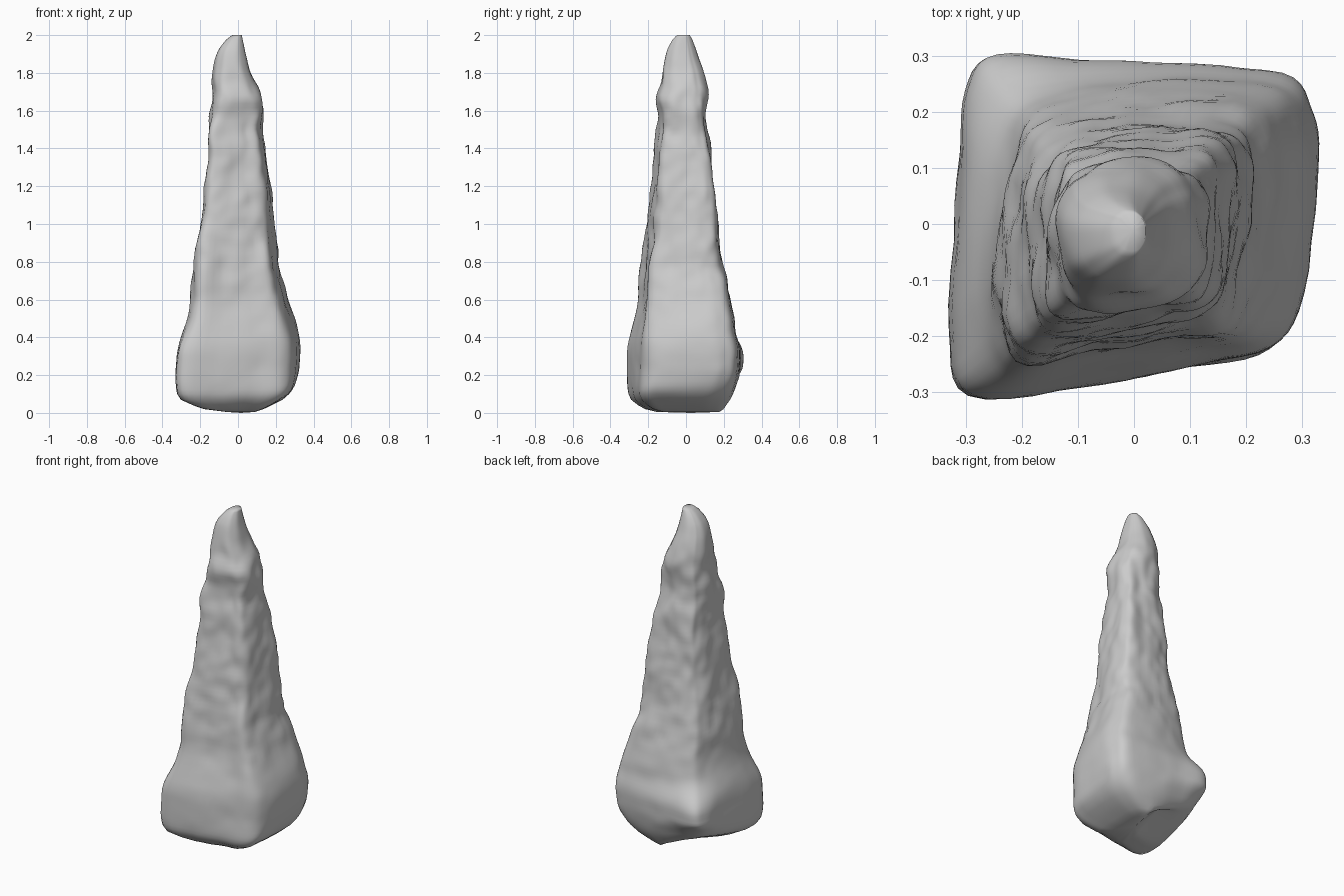
import bpy, bmesh, math
from mathutils import Vector, noise

if "Cube" in bpy.data.objects:
    bpy.data.objects.remove(bpy.data.objects["Cube"])

# Silhouette profile: z, x min, x max, y min, y max
PROFILE = [
    (0.005, -0.06, 0.09, -0.15, 0.18), (0.02, -0.20, 0.14, -0.22, 0.21),
    (0.04, -0.30, 0.19, -0.28, 0.23), (0.10, -0.325, 0.285, -0.30, 0.26),
    (0.20, -0.33, 0.32, -0.308, 0.297), (0.35, -0.318, 0.332, -0.308, 0.303),
    (0.42, -0.295, 0.32, -0.29, 0.265), (0.50, -0.265, 0.30, -0.27, 0.26),
    (0.60, -0.25, 0.265, -0.25, 0.24), (0.70, -0.24, 0.24, -0.245, 0.22),
    (0.80, -0.23, 0.215, -0.235, 0.19), (1.00, -0.20, 0.195, -0.205, 0.17),
    (1.20, -0.17, 0.17, -0.19, 0.16), (1.40, -0.16, 0.145, -0.165, 0.13),
    (1.50, -0.16, 0.12, -0.16, 0.11), (1.60, -0.15, 0.14, -0.145, 0.11),
    (1.66, -0.14, 0.135, -0.17, 0.12), (1.72, -0.14, 0.11, -0.14, 0.115),
    (1.80, -0.14, 0.07, -0.13, 0.10), (1.90, -0.12, 0.045, -0.11, 0.06),
    (1.96, -0.088, 0.032, -0.09, 0.045), (2.00, -0.03, 0.022, -0.05, 0.02)]

# Cross-section outlines, normalised to -1..1, counter-clockwise from the right
FOOT = [(1, .3), (.95, .65), (.75, .9), (.2, .98), (-.3, .96), (-.7, .88), (-.86, .65),
        (-.95, .2), (-1, -.6), (-.9, -1), (-.3, -.95), (.4, -.84), (.88, -.74), (.97, -.4)]
BASE = [(1, .4), (.96, .7), (.8, .9), (.2, .95), (-.3, .98), (-.76, 1), (-.92, .8),
        (-.96, .3), (-1, -.6), (-.9, -1), (-.3, -.95), (.3, -.82), (.73, -.71), (.92, -.4)]
SHAFT = [(1, .35), (.97, .7), (.8, .93), (.3, .98), (-.2, .95), (-.65, .85), (-.82, .65),
         (-.95, .2), (-1, -.5), (-.85, -.98), (-.3, -.92), (.3, -.82), (.74, -.74), (.9, -.3)]
TIP = [Vector(p).normalized()[:] for p in SHAFT]
SUB, ROWS = 5, 84


def lerp(a, b, t):
    return [p + (q - p) * t for p, q in zip(a, b)]


def step(lo, hi, v):
    t = min(1, max(0, (v - lo) / (hi - lo)))
    return t * t * (3 - 2 * t)


def extents(z):
    for a, b in zip(PROFILE, PROFILE[1:]):
        if z <= b[0]:
            return lerp(a, b, max(0, (z - a[0]) / (b[0] - a[0])))[1:]
    return PROFILE[-1][1:]


def smooth_extents(z):
    # Average neighbouring levels so the profile knots do not show as bands
    w = min(0.04, max(0, z - 0.005), max(0, 2 - z))
    levels = [extents(z + w * k) for k in (-1, -0.5, 0, 0.5, 1)]
    return [sum(v) / 5 for v in zip(*levels)]


def outline(z):
    to_base, to_shaft, to_tip = step(0.06, 0.25, z), step(0.3, 0.5, z), step(1.4, 1.85, z)
    pts = [Vector(lerp(lerp(lerp(f, b, to_base), s, to_shaft), t, to_tip))
           for f, b, s, t in zip(FOOT, BASE, SHAFT, TIP)]
    n, out = len(pts), []
    for i in range(n):
        a, b, c, d = (pts[(i + k) % n] for k in (-1, 0, 1, 2))
        for j in range(SUB):
            t = j / SUB
            out.append(0.5 * (2 * b + (c - a) * t + (2 * a - 5 * b + 4 * c - d) * t * t
                              + (3 * b - a - 3 * c + d) * t ** 3))
    return out


# Weathered rock spire: stacked rings with craggy noise on the shaft
bm = bmesh.new()
heights = [0.005, 0.02, 0.04, 0.07] + [0.1 + 1.9 * i / ROWS for i in range(ROWS + 1)]
heights.insert(-1, 1.99)
rings = []
for z in heights:
    x0, x1, y0, y1 = smooth_extents(z)
    amp = (0.005 + 0.013 * step(0.4, 0.8, z)) * (1 - step(1.7, 1.85, z) * 0.8)
    ring = []
    for p in outline(z):
        # The back-left corner of the underside is undercut
        lift = 0.07 * max(0, p.y - p.x - 0.6) * (1 - step(0.05, 0.3, z))
        pos = Vector(((x0 + x1) / 2 + p.x * (x1 - x0) / 2,
                      (y0 + y1) / 2 + p.y * (y1 - y0) / 2, z + lift))
        crag = noise.noise(Vector((pos.x * 9, pos.y * 9, z * 6))) \
            + 0.4 * noise.noise(Vector((pos.x * 18, pos.y * 18, z * 14 + 5)))
        out = Vector((p.x, p.y, 0)).normalized()
        ring.append(bm.verts.new(pos + out * amp * crag))
    rings.append(ring)
n = len(rings[0])
for lo, hi in zip(rings, rings[1:]):
    for i in range(n):
        j = (i + 1) % n
        bm.faces.new((lo[i], lo[j], hi[j], hi[i]))

# Close the underside and the tip
for ring, z in ((rings[0], 0.0), (rings[-1], 2.0)):
    mid = sum((v.co for v in ring), Vector()) / n
    centre = bm.verts.new((mid.x, mid.y, z))
    for i in range(n):
        bm.faces.new((ring[i], ring[(i + 1) % n], centre))
bmesh.ops.recalc_face_normals(bm, faces=bm.faces)

mesh = bpy.data.meshes.new("rock_spire")
bm.to_mesh(mesh)
bm.free()
for f in mesh.polygons:
    f.use_smooth = True
spire = bpy.data.objects.new("rock_spire", mesh)
bpy.context.collection.objects.link(spire)
